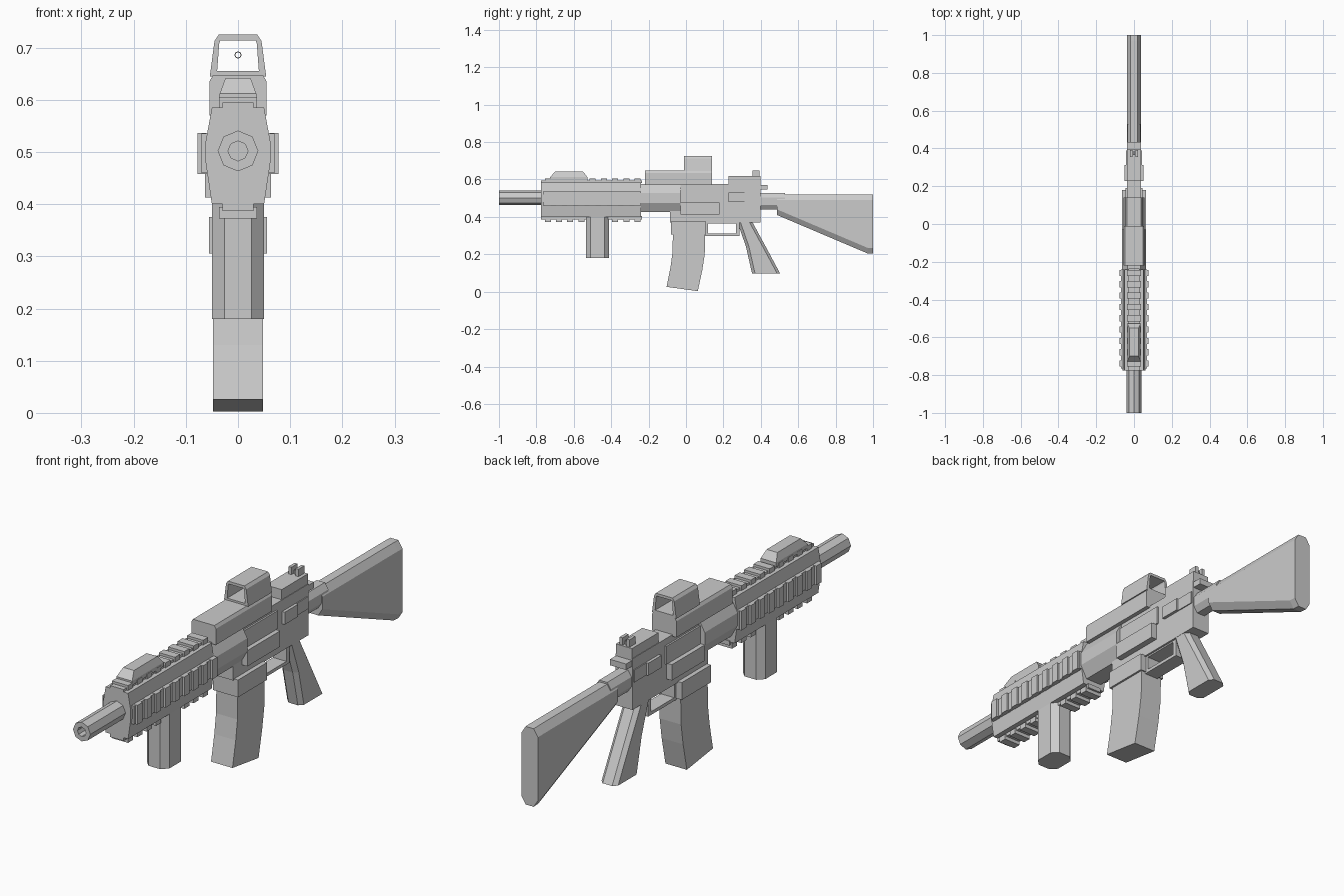
import bpy, bmesh, math

if "Cube" in bpy.data.objects:
    bpy.data.objects.remove(bpy.data.objects["Cube"])


def loft(name, rings, closed=False):
    """Skin a list of equal-length 3D rings; cap the ends, or join last to first."""
    bm = bmesh.new()
    vs = [[bm.verts.new(p) for p in r] for r in rings]
    n = len(rings[0])
    for k in range(len(vs) if closed else len(vs) - 1):
        a, b = vs[k], vs[(k + 1) % len(vs)]
        for i in range(n):
            j = (i + 1) % n
            bm.faces.new((a[i], a[j], b[j], b[i]))
    if not closed:
        bm.faces.new(vs[0])
        bm.faces.new(vs[-1])
    bmesh.ops.recalc_face_normals(bm, faces=bm.faces)
    me = bpy.data.meshes.new(name)
    bm.to_mesh(me)
    bm.free()
    ob = bpy.data.objects.new(name, me)
    bpy.context.collection.objects.link(ob)
    return ob


def box(name, x0, x1, y0, y1, z0, z1):
    return loft(name, [[(x0, y0, z), (x1, y0, z), (x1, y1, z), (x0, y1, z)] for z in (z0, z1)])


def along_y(half, y):
    """Mirror a right-hand half profile (x, z) into a full ring at y."""
    return [(x, y, z) for x, z in half] + [(-x, y, z) for x, z in reversed(half)]


def octa(w, z0, z1, c, d, y):
    """Chamfered rectangle ring in the xz plane."""
    return along_y([(w - c, z0), (w, z0 + d), (w, z1 - d), (w - c, z1)], y)


def bore(r, y, z=0.502):
    return [(r * math.sin(a), y, z + r * math.cos(a)) for a in (math.pi / 4 * i for i in range(8))]


def cross_flat(w, y0, y1, z0, z1, c):
    """Chamfered ring in plan; z runs from z0 (front) to z1 (back)."""
    pts = [(w - c, y0, z0), (w, y0 + c, z0), (w, y1 - c, z1), (w - c, y1, z1)]
    return pts + [(-x, y, z) for x, y, z in reversed(pts)]


# Barrel with a shallow bore
loft("barrel", [bore(.039, -.7), bore(.039, -1), bore(.019, -1), bore(.019, -.9)])

# Handguard with four toothed rails
guard = [(.05, .40), (.062, .48), (.062, .52), (.05, .585)]
loft("handguard", [along_y(guard, y) for y in (-.775, -.24)])
box("top_rail", -.03, .03, -.775, -.235, .58, .595)
box("bottom_rail", -.03, .03, -.775, -.235, .387, .405)
for s in (-1, 1):
    box("side_rail", s * .05, s * .07, -.765, -.24, .46, .535)
for i in range(9):
    y = -.755 + i * .06
    box("top_tooth", -.036, .036, y, y + .032, .585, .605)
    if not 3 < i < 6:
        box("bottom_tooth", -.036, .036, y, y + .032, .373, .395)
    for s in (-1, 1):
        box("side_tooth", s * .06, s * .078, y, y + .032, .458, .536)

# Front sight block, tapered
loft("front_block", [
    [(-w, a, z), (w, a, z), (w, b, z), (-w, b, z)]
    for w, a, b, z in ((.035, -.727, -.527, .595), (.035, -.727, -.527, .612), (.024, -.7, -.55, .642))])

# Foregrip
loft("foregrip", [cross_flat(.05, -.535, -.412, z, z, .024) for z in (.18, .40)])

# Receiver
loft("receiver_front", [octa(.063, .425, .577, .028, .05, y) for y in (-.26, -.03)])
box("receiver", -.038, .038, -.085, .397, .37, .577)
box("magazine_well", -.056, .056, -.08, .107, .305, .375)
for s in (-1, 1):
    box("side_cover", s * .03, s * .063, -.03, .18, .413, .477)
    box("side_plate", s * .03, s * .045, -.03, .19, .477, .55)
    box("rear_side_block", s * .03, s * .05, .228, .312, .48, .53)
    box("rear_side_strip", s * .03, s * .042, .312, .39, .48, .53)

# Sight base and open sight hood with aiming ring
loft("sight_base", [along_y([(.055, .57), (.055, .635), (.048, .647)], y) for y in (-.22, .14)])
outer = [(.054, .645), (.045, .713), (.037, .725)]
inner = [(.040, .655), (.036, .708), (.034, .714)]
loft("sight_hood", [along_y(p, y) for p, y in ((outer, -.012), (outer, .14), (inner, .14), (inner, -.012))], True)
loft("aiming_ring", [bore(r, y, .686) for r, y in ((.007, .06), (.007, .062), (.005, .062), (.005, .06))], True)

# Rear sight and charging handle
box("rear_sight_base", -.036, .036, .228, .397, .575, .618)
box("charging_handle", -.036, .036, .39, .435, .546, .57)
for s in (-1, 1):
    box("rear_sight_ear", s * .009, s * .022, .355, .393, .615, .648)
box("rear_sight_post", -.004, .004, .365, .385, .615, .635)

# Magazine, curved forward toward the bottom
loft("magazine", [
    [(-.048, a, za), (.048, a, za), (.048, b, zb), (-.048, b, zb)]
    for a, za, b, zb in ((-.07, .32, .103, .32), (-.072, .21, .1, .20), (-.083, .13, .087, .115), (-.104, .026, .063, .003))])

# Trigger guard loop
def loop(x, y0, y1, z0, z1):
    return [(x, y0, z0), (x, y1, z0), (x, y1, z1), (x, y0, z1)]

loft("trigger_guard", [
    loop(-.03, .1, .285, .298, .375), loop(.03, .1, .285, .298, .375),
    loop(.03, .118, .267, .311, .364), loop(-.03, .118, .267, .311, .364)], True)

# Pistol grip
loft("pistol_grip", [cross_flat(.037, a, b, z, z, .016)
                     for a, b, z in ((.275, .355, .372), (.32, .425, .243), (.353, .503, .098))])

# Buffer tube and stock
loft("buffer_tube", [octa(.034, .44, .527, .016, .024, y) for y in (.38, .53)])
loft("stock", [octa(.037, z0, .52, .019, .03, y) for y, z0 in ((.487, .41), (.97, .205))]
     + [octa(.037, .203, .519, .019, .03, 1.0)])
